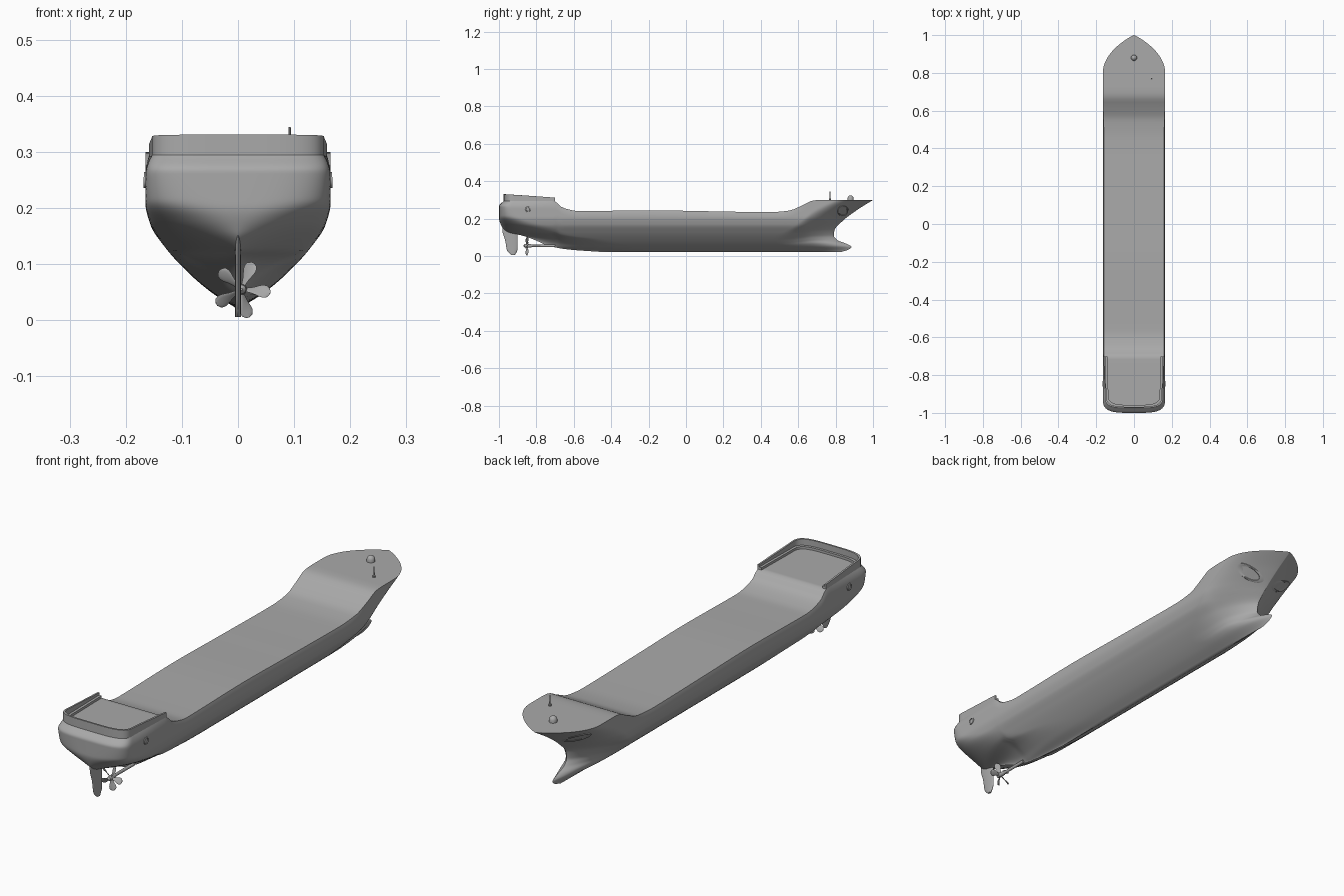
import bpy, bmesh, math
from mathutils import Vector

cube = bpy.data.objects.get("Cube")
if cube:
    bpy.data.objects.remove(cube)

grey = bpy.data.materials.new("hull grey")
grey.use_nodes = True
colour = (0.4, 0.4, 0.4, 1)
grey.diffuse_color = colour
grey.node_tree.nodes["Principled BSDF"].inputs["Base Color"].default_value = colour


def curve(*pts):
    """Smooth monotone interpolation through (x, value) points."""
    sec = [(b[1] - a[1]) / (b[0] - a[0]) for a, b in zip(pts, pts[1:])]
    tan = [sec[0]] + [2 * a * b / (a + b) if a * b > 0 else 0 for a, b in zip(sec, sec[1:])] + [sec[-1]]

    def f(x):
        if x <= pts[0][0]:
            return pts[0][1]
        for i, h in enumerate(sec):
            (x0, v0), (x1, v1) = pts[i], pts[i + 1]
            if x <= x1:
                d = x1 - x0
                k = (x - x0) / d
                return (v0 * (1 + 2 * k) * (1 - k) ** 2 + v1 * k * k * (3 - 2 * k)
                        + d * tan[i] * k * (1 - k) ** 2 + d * tan[i + 1] * k * k * (k - 1))
        return pts[-1][1]
    return f


def finish(name, bm, angle=35):
    bmesh.ops.remove_doubles(bm, verts=bm.verts, dist=1e-5)
    bmesh.ops.recalc_face_normals(bm, faces=bm.faces)
    me = bpy.data.meshes.new(name)
    bm.to_mesh(me)
    bm.free()
    me.materials.append(grey)
    ob = bpy.data.objects.new(name, me)
    bpy.context.collection.objects.link(ob)
    bpy.ops.object.select_all(action='DESELECT')
    ob.select_set(True)
    bpy.context.view_layer.objects.active = ob
    bpy.ops.object.shade_smooth_by_angle(angle=math.radians(angle))
    return ob


def skin(bm, rows, closed=False):
    """Quads between successive rows of points."""
    vs = [[bm.verts.new(p) for p in r] for r in rows]
    n = len(vs[0])
    for a, b in zip(vs, vs[1:]):
        for i in range(n if closed else n - 1):
            j = (i + 1) % n
            bm.faces.new((a[i], a[j], b[j], b[i]))
    return vs


# Hull lines: sheer, end profiles, midship section and tapers
KEEL, TOP = 0.022, 0.3
deck = curve((-1, .295), (-.7, .293), (-.67, .265), (-.63, .25), (-.57, .24), (-.2, .245),
             (.1, .24), (.45, .235), (.55, .243), (.62, .27), (.68, .297), (.72, .3), (1, .3))
aft = curve((.022, -.45), (.037, -.62), (.053, -.73), (.075, -.78), (.1, -.84), (.115, -.89),
            (.127, -.95), (.16, -.985), (.21, -1), (.27, -1), (.3, -.975))
fore = curve((.022, .83), (.035, .87), (.05, .885), (.065, .86), (.085, .81), (.11, .79),
             (.14, .795), (.19, .84), (.25, .92), (.3, 1))
section = curve((.022, .004), (.05, .048), (.09, .094), (.13, .13), (.17, .156), (.21, .165), (.3, .165))
run = curve((.022, .5), (.1, .45), (.14, .35), (.18, .2), (.22, .1), (.3, .06))
run_power = curve((.022, 1.5), (.1, 1.5), (.14, .9), (.18, .5), (.22, .3), (.3, .25))
entry = curve((.022, .35), (.1, .32), (.2, .25), (.3, .2))
tumble = curve((-.9, .93), (-.6, .97), (.5, .97), (.65, 1))


def half_beam(y, t):
    h = KEEL + t * (TOP - KEEL)
    z = KEEL + t * (deck(y) - KEEL)
    u = min(1, max(0, (y - aft(h)) / run(h)))
    v = min(1, max(0, (fore(h) - y) / entry(h)))
    w = section(z) * (1 - (1 - u) ** 3) ** run_power(h) * (1 - (1 - v) ** 2) ** .9
    edge = max(0, (t - .85) / .15) ** 2
    return w * (1 + edge * (tumble(y) - 1))


def hull_point(y, z, off=0):
    return Vector((half_beam(y, (z - KEEL) / (deck(y) - KEEL)) + off, y, z))


ROWS, COLS = 56, 140
grid = []
for r in range(ROWS + 1):
    t = r / ROWS
    h = KEEL + t * (TOP - KEEL)
    row = []
    for c in range(COLS + 1):
        y = aft(h) + (fore(h) - aft(h)) * (.5 - .5 * math.cos(math.pi * c / COLS))
        x = 0 if c in (0, COLS) else half_beam(y, t)
        row.append(Vector((x, y, KEEL + t * (deck(y) - KEEL))))
    grid.append(row)

bm = bmesh.new()
flip = lambda row: [Vector((-p.x, p.y, p.z)) for p in row]
skin(bm, grid)
skin(bm, [flip(r) for r in grid])
for base in (grid[0], grid[-1]):                      # bottom strip and deck
    skin(bm, [[Vector((p.x * k, p.y, p.z)) for p in base] for k in (-1, -.5, 0, .5, 1)])
bmesh.ops.remove_doubles(bm, verts=bm.verts, dist=1e-5)
bmesh.ops.dissolve_degenerate(bm, edges=bm.edges, dist=1e-6)
finish("hull", bm)

# Bulwark and inner ledge round the raised stern deck
side = [p for p in grid[-1] if p.y < -.695]
outline = flip(side[::-1]) + side[1:]
top_of = curve((-1, .332), (-.96, .33), (-.69, .312))


def stern_rim(name, gap, width, lift):
    def ring(d, z):
        return [Vector((p.x * (1 - d / .15), -.7 + (p.y + .7) * (1 - d / .27), z(p))) for p in outline]
    low = lambda p: p.z - .006
    high = lambda p: top_of(p.y) if lift is None else p.z + lift
    bm = bmesh.new()
    loops = [ring(gap, low), ring(gap, high), ring(gap + width, high), ring(gap + width, low)]
    vs = skin(bm, loops + loops[:1])
    for i in (0, -1):
        bm.faces.new([v[i] for v in vs[:4]])
    finish(name, bm)


stern_rim("stern_bulwark", 0, .007, None)
stern_rim("stern_ledge", .007, .01, .01)


# Hull side fittings that follow the plating
def side_pad(name, y, z, r, proud, inner):
    for s, tag in ((1, "left"), (-1, "right")):
        bm = bmesh.new()
        rows = []
        for k, off in ((1, -.001), (.93, proud), (inner, proud), (inner * .9, .0005)):
            ring = [hull_point(y + k * r * math.cos(a * math.tau / 24),
                               z + k * r * math.sin(a * math.tau / 24), off) for a in range(24)]
            rows.append(ring if s > 0 else flip(ring))
        vs = skin(bm, rows, True)
        bm.faces.new(vs[-1])
        finish(tag + "_" + name, bm)


side_pad("anchor_pad", .84, .24, .03, .005, .8)
side_pad("stern_fairlead", -.845, .25, .015, .003, .7)


# Rudder: lens-shaped blade
leading = curve((.006, -.915), (.03, -.902), (.08, -.9), (.17, -.9))
trailing = curve((.006, -.935), (.03, -.957), (.08, -.966), (.14, -.982), (.17, -.98))
bm = bmesh.new()
rows = []
for i in range(17):
    z = .006 + .164 * i / 16
    a, b = leading(z), trailing(z)
    rows.append([Vector((.005 * math.sin(k * math.tau / 20), (a + b) / 2 + (a - b) / 2 * math.cos(k * math.tau / 20), z))
                 for k in range(20)])
vs = skin(bm, rows, True)
bm.faces.new(vs[0])
bm.faces.new(vs[-1])
finish("rudder", bm, 50)


# Turned parts: (radius, position along axis)
def lathe(name, profile, place, axis="z", sides=20):
    bm = bmesh.new()
    rows = []
    for r, d in profile:
        ring = [(r * math.cos(a * math.tau / sides), r * math.sin(a * math.tau / sides)) for a in range(sides)]
        rows.append([Vector((p, q, d) if axis == "z" else (p, d, q)) + Vector(place) for p, q in ring])
    vs = skin(bm, rows, True)
    bm.faces.new(vs[0])
    bm.faces.new(vs[-1])
    finish(name, bm)


HUB = Vector((.006, -.85, .055))
lathe("propeller_shaft", [(.002, -.02), (.008, -.014), (.01, 0), (.009, .02), (.006, .03), (.007, .15)], HUB, "y")
lathe("bow_capstan", [(.016, 0), (.016, .012), (.013, .019), (.007, .024), (.001, .026)], (0, .88, .299))
lathe("bow_mast", [(.006, 0), (.006, .008), (.0025, .01), (.002, .045)], (.092, .77, .299), sides=10)

# Five twisted propeller blades
chord = curve((0, .005), (.3, .008), (.7, .0135), (.9, .011), (1, .003))
bm = bmesh.new()
for b in range(5):
    ang = math.radians(-5 + 72 * b)
    out, across = Vector((math.cos(ang), 0, math.sin(ang))), Vector((-math.sin(ang), 0, math.cos(ang)))
    rows = []
    for i in range(11):
        k = i / 10
        pitch = math.radians(55 - 30 * k)
        w = across * math.cos(pitch) + Vector((0, math.sin(pitch), 0))
        n = across * -math.sin(pitch) + Vector((0, math.cos(pitch), 0))
        rows.append([HUB + out * (.006 + .046 * k) + w * chord(k) * math.cos(a * math.tau / 12)
                     + n * .0016 * math.sin(a * math.tau / 12) for a in range(12)])
    vs = skin(bm, rows, True)
    bm.faces.new(vs[-1])
finish("propeller_blades", bm, 50)
